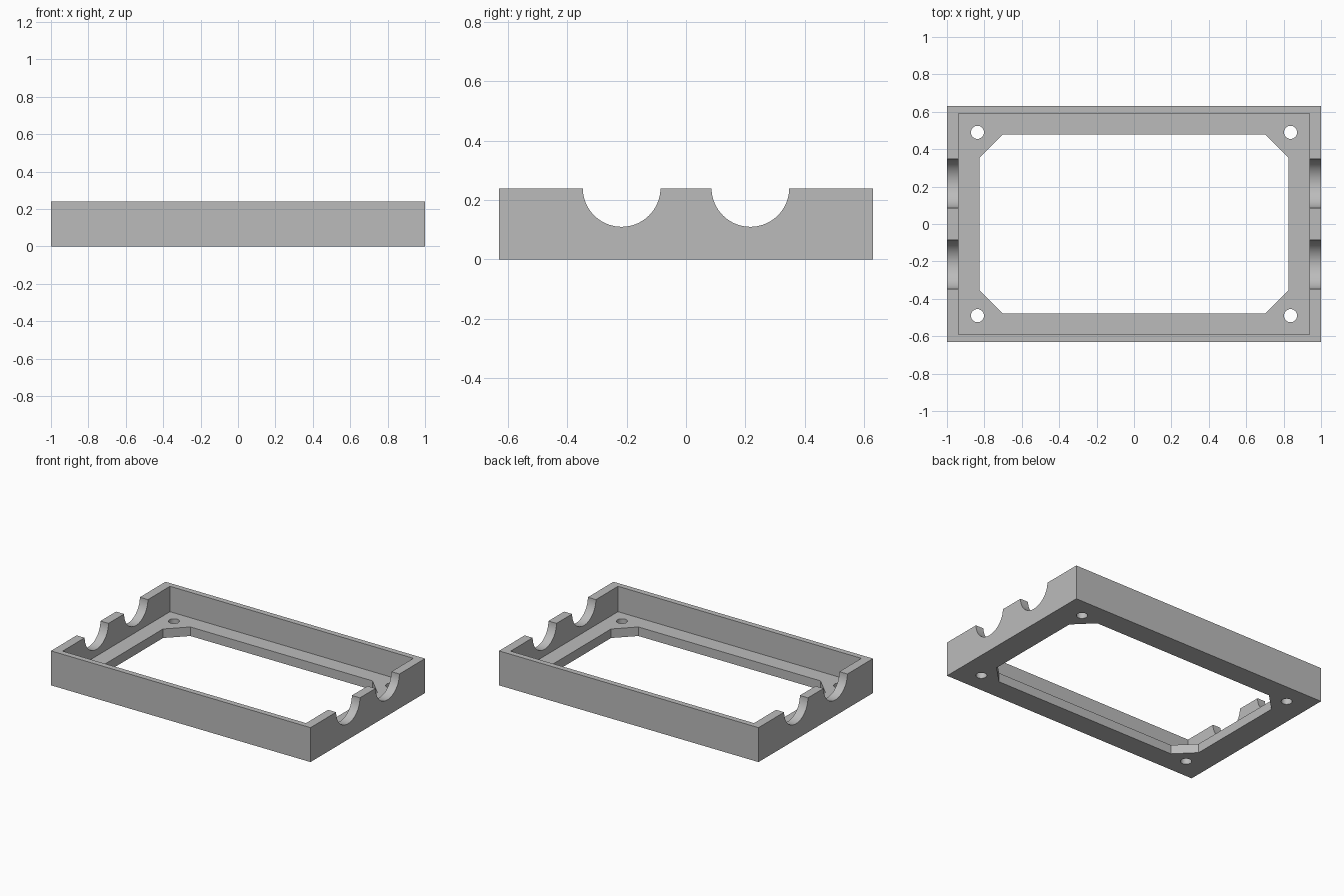
import bpy
import bmesh
from math import radians
from mathutils import Matrix

cube = bpy.data.objects.get("Cube")
if cube:
    bpy.data.objects.remove(cube, do_unlink=True)

# Overall dimensions
HALF_X, HALF_Y, HEIGHT = 1.0, 0.63, 0.24
POCKET_X, POCKET_Y, FLOOR = 0.938, 0.591, 0.063

grey = bpy.data.materials.new("plain grey")
grey.use_nodes = True
COLOUR = (0.5, 0.5, 0.5, 1)
grey.diffuse_color = COLOUR
grey.node_tree.nodes["Principled BSDF"].inputs["Base Color"].default_value = COLOUR


def finish(name, bm):
    mesh = bpy.data.meshes.new(name)
    bmesh.ops.recalc_face_normals(bm, faces=bm.faces)
    bm.to_mesh(mesh)
    bm.free()
    mesh.materials.append(grey)
    obj = bpy.data.objects.new(name, mesh)
    bpy.context.collection.objects.link(obj)
    return obj


def prism(name, outline, z0, z1):
    bm = bmesh.new()
    face = bm.faces.new([bm.verts.new((x, y, z0)) for x, y in outline])
    top = bmesh.ops.extrude_face_region(bm, geom=[face])["geom"]
    verts = [v for v in top if isinstance(v, bmesh.types.BMVert)]
    bmesh.ops.translate(bm, verts=verts, vec=(0, 0, z1 - z0))
    return finish(name, bm)


def cylinder(name, radius, depth, centre, sides, along_x=False):
    bm = bmesh.new()
    turn = Matrix.Rotation(radians(90 if along_x else 0), 4, "Y")
    bmesh.ops.create_cone(bm, cap_ends=True, segments=sides, radius1=radius,
                          radius2=radius, depth=depth,
                          matrix=Matrix.Translation(centre) @ turn)
    return finish(name, bm)


def rectangle(x, y):
    return [(-x, -y), (x, -y), (x, y), (-x, y)]


def cut(target, cutter):
    mod = target.modifiers.new(cutter.name, "BOOLEAN")
    mod.operation, mod.solver, mod.object = "DIFFERENCE", "EXACT", cutter
    bpy.context.view_layer.objects.active = target
    bpy.ops.object.modifier_apply(modifier=mod.name)
    bpy.data.objects.remove(cutter, do_unlink=True)


# Solid block hollowed into a tray
frame = prism("tray_frame", rectangle(HALF_X, HALF_Y), 0, HEIGHT)
cut(frame, prism("pocket_cutter", rectangle(POCKET_X, POCKET_Y), FLOOR, 0.5))

# Floor opening with chamfered corners
OPEN_X, OPEN_Y, SHORT_X, SHORT_Y = 0.826, 0.478, 0.702, 0.354
corner = [(OPEN_X, SHORT_Y), (SHORT_X, OPEN_Y)]
half = corner + [(-x, y) for x, y in reversed(corner)]
cut(frame, prism("opening_cutter", half + [(-x, -y) for x, y in half], -0.2, 0.5))

# Round notches through both end walls
for side in (-1, 1):
    cut(frame, cylinder("notch_cutter", 0.131, 2.4, (0, side * 0.217, 0.241), 64, True))

# Screw holes in the floor corners
for sx in (-1, 1):
    for sy in (-1, 1):
        cut(frame, cylinder("hole_cutter", 0.035, 0.4, (sx * 0.837, sy * 0.49, 0), 32))

# Smooth curved surfaces, keep edges sharp
bpy.ops.object.select_all(action="DESELECT")
frame.select_set(True)
bpy.context.view_layer.objects.active = frame
bpy.ops.object.shade_smooth_by_angle(angle=radians(30))
